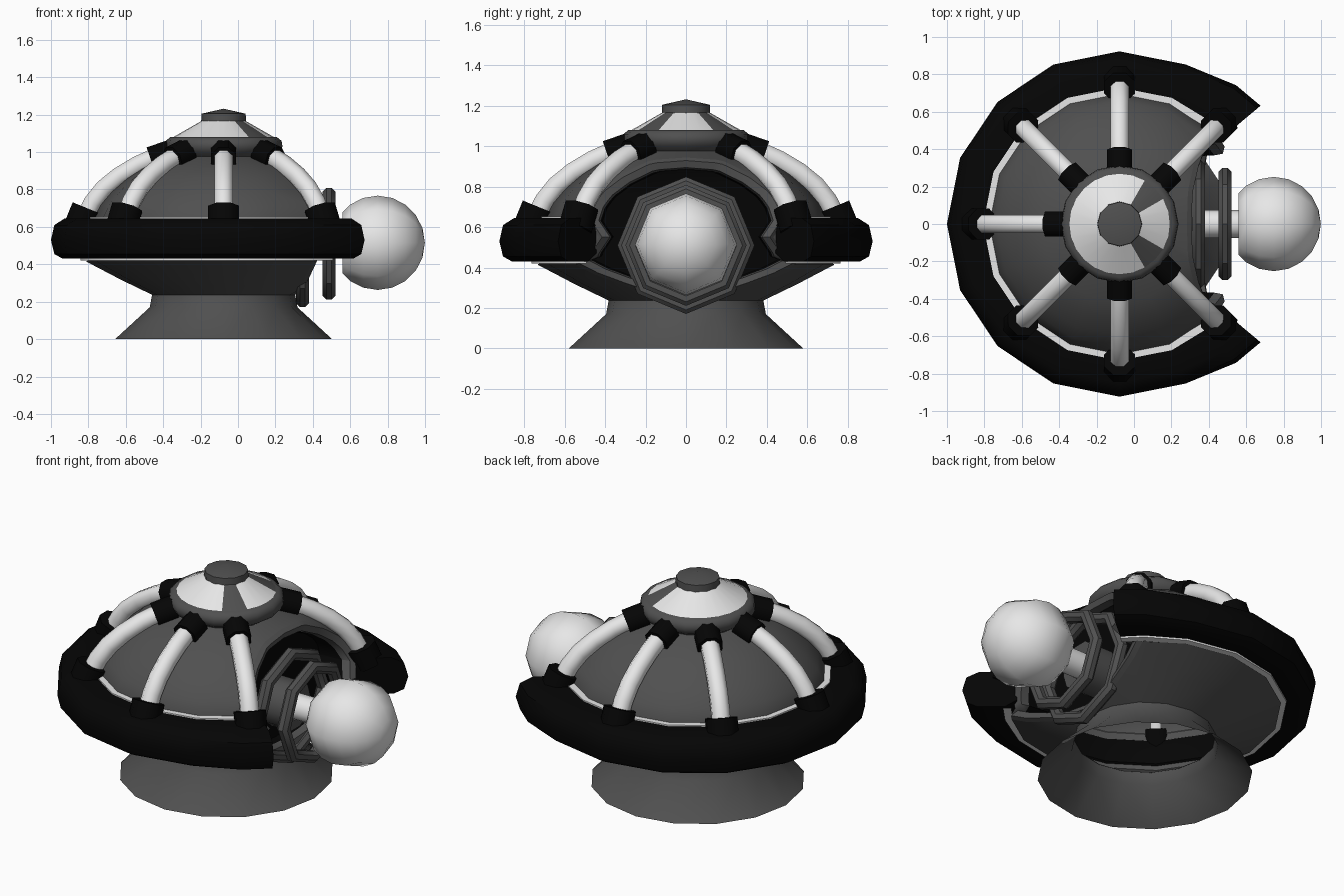
import bpy, bmesh, math
from mathutils import Vector, Matrix

if "Cube" in bpy.data.objects:
    bpy.data.objects.remove(bpy.data.objects["Cube"])

CX = -0.077  # axis of the round body


def mat(name, v):
    m = bpy.data.materials.new(name)
    m.diffuse_color = (v, v, v, 1)
    m.use_nodes = True
    m.node_tree.nodes["Principled BSDF"].inputs["Base Color"].default_value = m.diffuse_color
    return m


GRAY, BLACK, WHITE = mat("dark gray", 0.08), mat("black", 0.0015), mat("off white", 0.8)


def finish(name, bm, mats, angle=40, normals=True):
    if normals:
        bmesh.ops.recalc_face_normals(bm, faces=bm.faces)
    me = bpy.data.meshes.new(name)
    bm.to_mesh(me)
    bm.free()
    for m in mats:
        me.materials.append(m)
    ob = bpy.data.objects.new(name, me)
    bpy.context.collection.objects.link(ob)
    bpy.ops.object.select_all(action='DESELECT')
    ob.select_set(True)
    bpy.context.view_layer.objects.active = ob
    bpy.ops.object.shade_smooth_by_angle(angle=math.radians(angle))
    return ob


def skin(bm, rows, close_rows=False, close_cols=False):
    """Bridge rows of points with quads."""
    vs = [[bm.verts.new(p) for p in r] for r in rows]
    n, m = len(vs), len(vs[0])
    for i in range(n if close_rows else n - 1):
        for j in range(m if close_cols else m - 1):
            a, b = vs[i], vs[(i + 1) % n]
            k = (j + 1) % m
            bm.faces.new((a[j], a[k], b[k], b[j]))
    return vs


def around(r, z, a):
    return Vector((CX + r * math.cos(a), r * math.sin(a), z))


def lathe(profile, n=16):
    bm = bmesh.new()
    skin(bm, [[around(r, z, math.tau * i / n) for r, z in profile] for i in range(n)], True)
    bmesh.ops.remove_doubles(bm, verts=bm.verts, dist=1e-5)
    return bm


def tube(path, rad, n=8, closed=False, ref=None):
    """Sweep a round section along a planar path whose plane normal is ref."""
    bm = bmesh.new()
    rows, c = [], len(path)
    for i, p in enumerate(path):
        a = path[i - 1] if (closed or i) else p
        b = path[(i + 1) % c] if (closed or i < c - 1) else p
        t = (b - a).normalized()
        u = t.cross(ref).normalized()
        rows.append([p + rad * (math.cos(math.tau * (k + .5) / n) * u +
                                math.sin(math.tau * (k + .5) / n) * ref) for k in range(n)])
    vs = skin(bm, rows, closed, True)
    if not closed:
        bm.faces.new(vs[0])
        bm.faces.new(vs[-1])
    return bm


def slice_off(bm, co, no):
    bmesh.ops.bisect_plane(bm, geom=bm.verts[:] + bm.edges[:] + bm.faces[:],
                           plane_co=co, plane_no=no, clear_outer=True)


# Flared base, open underneath
finish("flared_base", lathe([(.58, 0), (.395, .17), (.382, .24)]), [GRAY], 45)

# Bowl and dome shell, cut on the +x side by two planes leaning back
bm = lathe([(.378, .235), (.55, .318), (.735, .415), (.70, .435), (.70, .645), (.66, .72),
            (.60, .79), (.52, .86), (.42, .925), (.25, .98)])
bmesh.ops.recalc_face_normals(bm, faces=bm.faces)
slice_off(bm, (.46, 0, .55), (.40, 0, .18))
slice_off(bm, (.46, 0, .55), (.31, 0, -.14))
rim = [v.co.copy() for v in bm.verts if v.is_boundary and .236 < v.co.z < .975]
rim.sort(key=lambda p: math.atan2(p.z - .55, p.y))
finish("dome_shell", bm, [GRAY], 40, False)


# Arched opening frame, dark lining and recess wall
def inset(s, dx=0, flat=None):
    return [Vector((p.x + dx if flat is None else flat, p.y * s, .56 + (p.z - .56) * s)) for p in rim]


bm = bmesh.new()
skin(bm, [inset(1), inset(.96, .025), inset(.87, .015), inset(.85, -.03)], False, True)
finish("opening_frame", bm, [GRAY])
bm = bmesh.new()
vs = skin(bm, [inset(.85, -.03), inset(.83, 0, .25)], False, True)
bm.faces.new(vs[-1])
finish("recess", bm, [BLACK])

# Heavy bumper ring, open toward +x, slightly flared at its ends
angles = [math.radians(d) for d in [40, 50] + [67.5 + 22.5 * i for i in range(11)] + [310, 320]]
flare = [.06, .045] + [0] * 11 + [.045, .06]
section = [(.923, .53), (.905, .61), (.85, .645), (.72, .645), (.69, .6), (.69, .47),
           (.74, .43), (.86, .43), (.905, .455)]
bm = bmesh.new()
vs = skin(bm, [[around(r + f * (r - .69) / .23, z, a) for r, z in section]
               for a, f in zip(angles, flare)], False, True)
bm.faces.new(vs[0])
bm.faces.new(vs[-1])
finish("bumper_ring", bm, [BLACK], 45)

# Pale trim above and below the ring
bm = bmesh.new()
skin(bm, [[around(r, z, a) for r, z in ((.73, .642), (.73, .653), (.69, .653))] for a in angles])
finish("upper_trim", bm, [WHITE], 30)
bm = bmesh.new()
skin(bm, [[around(r, z, a) for r, z in ((.765, .432), (.765, .42), (.72, .42))] for a in angles])
finish("lower_trim", bm, [WHITE], 30)

# Seven curved ribs with dark sleeves at both ends
rib = [(.74, .65), (.70, .73), (.64, .805), (.56, .87), (.46, .93), (.36, .975), (.27, 1.0)]
for i in range(1, 8):
    a = math.radians(45 * i)
    side = Vector((-math.sin(a), math.cos(a), 0))
    for name, pts, rad in (("rib", rib, .053),
                           ("lower_sleeve", [(.775, .59), (.73, .70)], .09),
                           ("upper_sleeve", [(.39, .962), (.28, 1.0)], .072)):
        finish(f"{name}_{i}", tube([around(r, z, a) for r, z in pts], rad, 8, False, side),
               [WHITE if name == "rib" else BLACK], 50)

# Top collar, banded cone and cap
finish("top_collar", lathe([(0, .92), (.2, .935), (.30, 1.0), (.315, 1.03), (.31, 1.06),
                            (.285, 1.08), (.2, 1.085)]), [GRAY], 45)
bm = lathe([(.27, 1.08), (.115, 1.168)], 24)
for f in bm.faces:
    c = f.calc_center_median()
    d = abs(math.degrees(math.atan2(c.y, c.x - CX)))
    f.material_index = 1 if 30 < d < 60 else 0
finish("banded_cone", bm, [WHITE, GRAY])
finish("top_cap", lathe([(.12, 1.16), (.118, 1.205), (0, 1.232)], 12), [GRAY], 50)

# Octagonal coupling rings around the snout
for name, x, major in (("front_coupling", .487, .265), ("rear_coupling", .345, .305)):
    loop = [Vector((x, major * math.sin(math.tau * k / 8), .51 + major * math.cos(math.tau * k / 8)))
            for k in range(8)]
    finish(name, tube(loop, .037, 8, True, Vector((1, 0, 0))), [GRAY], 35)

# Snout neck
for name, x0, x1, r, m in (("neck_root", .24, .38, .14, GRAY), ("neck", .3, .58, .075, WHITE)):
    finish(name, tube([Vector((x0, 0, .515)), Vector((x1, 0, .515))], r, 10, False, Vector((0, 1, 0))), [m])

# Pale ball with a flat dark back
bm = bmesh.new()
bmesh.ops.create_uvsphere(bm, u_segments=8, v_segments=10, radius=.252,
                          matrix=Matrix.Translation((.747, 0, .515)) @ Matrix.Rotation(math.pi / 2, 4, 'Y'))
slice_off(bm, (.56, 0, 0), (-1, 0, 0))
cap = bmesh.ops.holes_fill(bm, edges=[e for e in bm.edges if e.is_boundary])
for f in cap['faces']:
    f.material_index = 1
finish("ball", bm, [WHITE, GRAY], 50)
